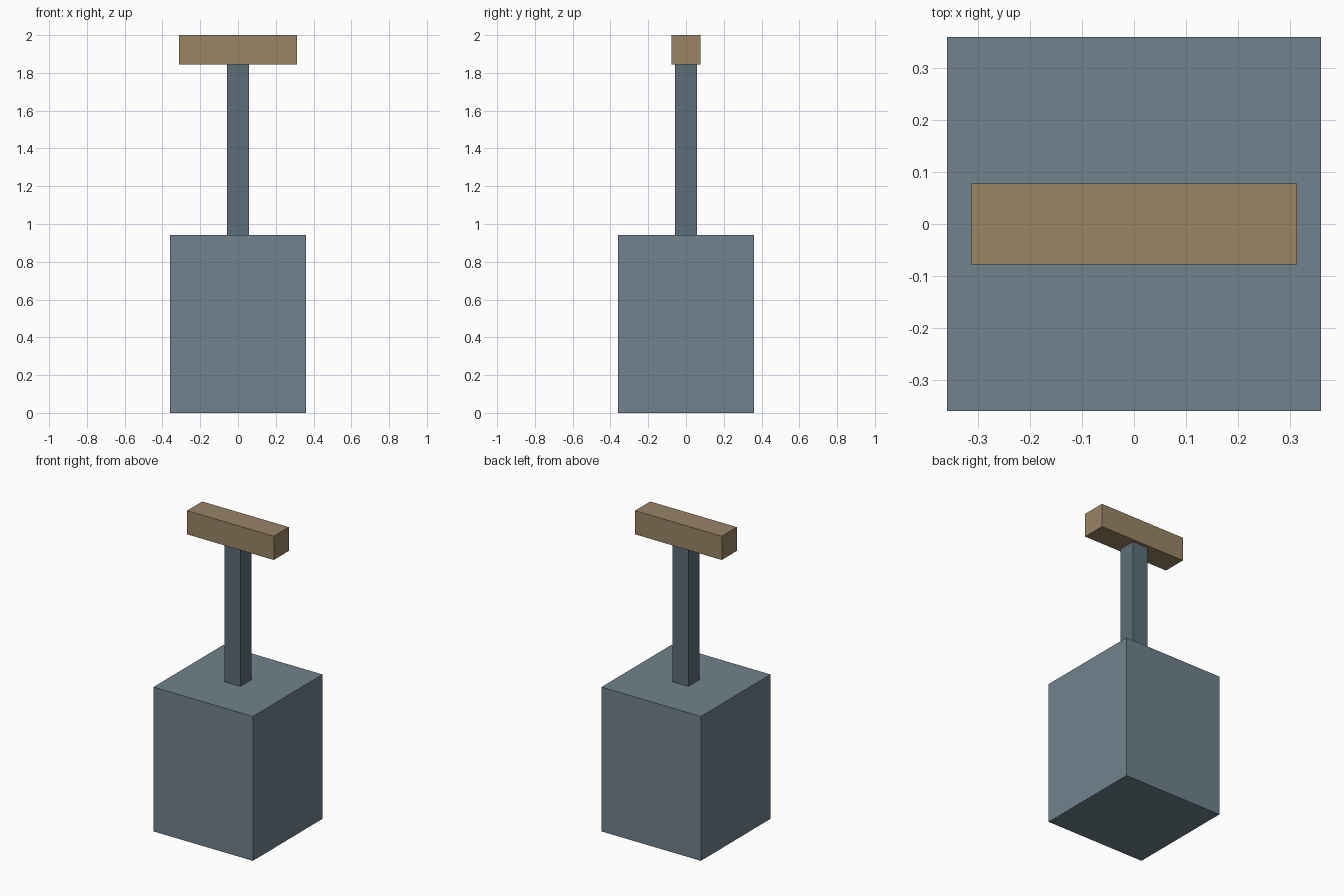
import bpy

if "Cube" in bpy.data.objects:
    bpy.data.objects.remove(bpy.data.objects["Cube"])


def material(name, rgb):
    mat = bpy.data.materials.new(name)
    mat.diffuse_color = (*rgb, 1.0)
    mat.use_nodes = True
    mat.node_tree.nodes["Principled BSDF"].inputs["Base Color"].default_value = mat.diffuse_color
    return mat


def box(name, half_x, half_y, z0, z1, mat):
    bpy.ops.mesh.primitive_cube_add(size=1, location=(0, 0, 0))
    ob = bpy.context.object
    ob.name = name
    for v in ob.data.vertices:
        v.co.x *= 2 * half_x
        v.co.y *= 2 * half_y
        v.co.z = z1 if v.co.z > 0 else z0
    ob.data.materials.append(mat)
    return ob


block_grey = material("block_grey", (0.162, 0.223, 0.266))
shaft_grey = material("shaft_grey", (0.105, 0.156, 0.188))
wood = material("wood", (0.32, 0.23, 0.13))

# Heavy square block
box("block", 0.359, 0.359, 0.0, 0.943, block_grey)
# Square upright shaft
box("shaft", 0.057, 0.057, 0.943, 1.845, shaft_grey)
# Wooden crossbar handle
box("handle", 0.313, 0.078, 1.845, 2.0, wood)
